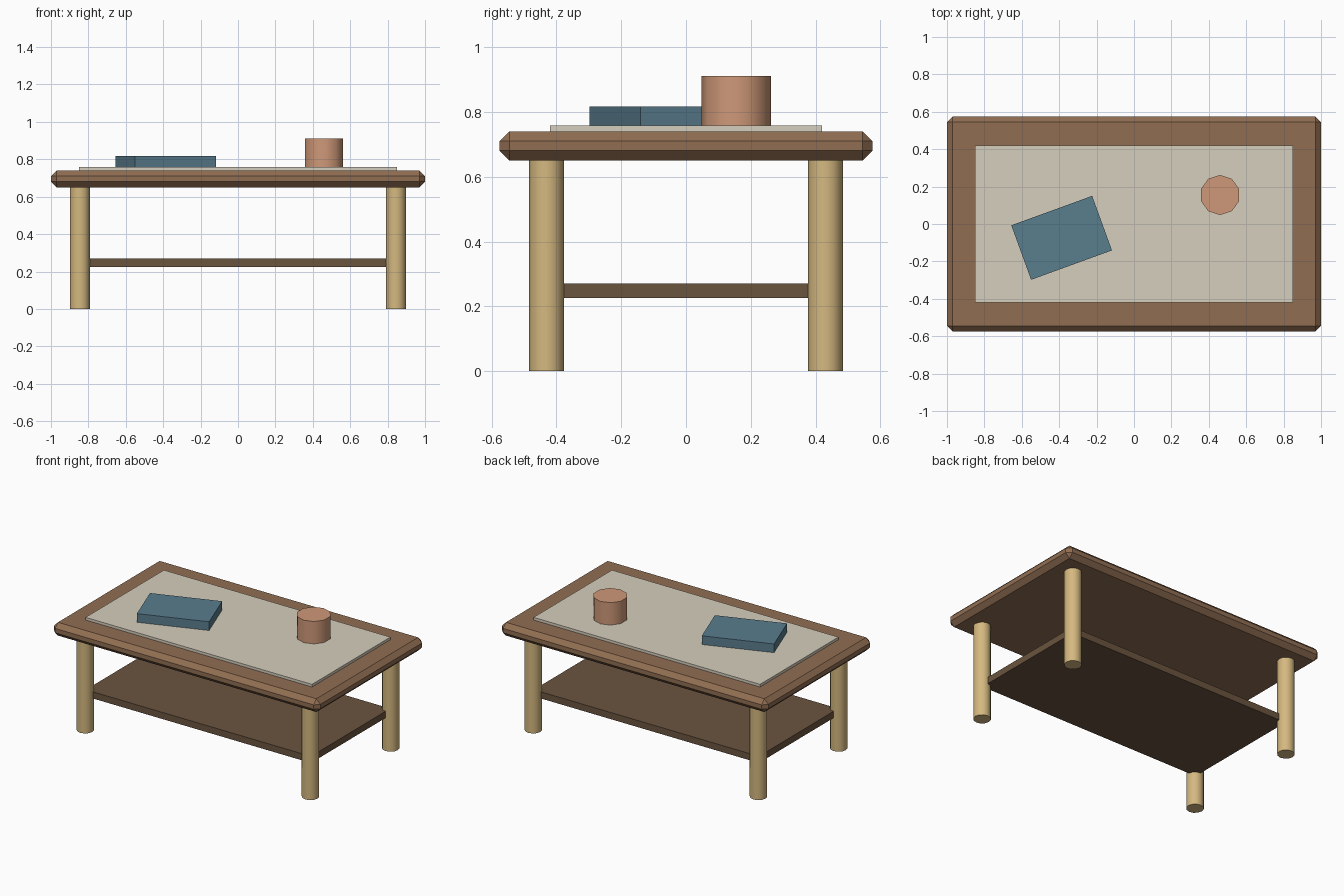
import bpy
import math

cube = bpy.data.objects.get("Cube")
if cube:
    bpy.data.objects.remove(cube, do_unlink=True)


def material(name, rgb):
    m = bpy.data.materials.new(name)
    m.use_nodes = True
    m.diffuse_color = (*rgb, 1)
    bsdf = next(n for n in m.node_tree.nodes if n.type == 'BSDF_PRINCIPLED')
    bsdf.inputs["Base Color"].default_value = (*rgb, 1)
    return m


walnut = material("walnut brown", (0.28, 0.155, 0.085))
dark_wood = material("dark brown", (0.147, 0.089, 0.05))
pale_wood = material("pale wood", (0.66, 0.48, 0.215))
linen = material("linen cream", (0.67, 0.62, 0.51))
blue = material("slate blue", (0.102, 0.205, 0.27))
clay = material("clay pink", (0.62, 0.318, 0.19))


def box(name, size, bottom, mat, xy=(0, 0), turn=0):
    """Box standing on a given height."""
    bpy.ops.mesh.primitive_cube_add(
        size=1, location=(*xy, bottom + size[2] / 2), rotation=(0, 0, math.radians(turn)))
    ob = bpy.context.object
    ob.name = name
    ob.scale = size
    bpy.ops.object.transform_apply(location=False, rotation=False, scale=True)
    ob.data.materials.append(mat)
    return ob


def cylinder(name, radius, bottom, top, mat, xy, sides):
    """Upright cylinder with smooth sides and sharp rims."""
    bpy.ops.mesh.primitive_cylinder_add(
        vertices=sides, radius=radius, depth=top - bottom, location=(*xy, (bottom + top) / 2))
    ob = bpy.context.object
    ob.name = name
    ob.data.materials.append(mat)
    bpy.ops.object.shade_smooth_by_angle(angle=math.radians(40))
    return ob


# Table top with chamfered edges
top = box("table_top", (2, 1.15, 0.09), 0.65, walnut)
bevel = top.modifiers.new("chamfer", 'BEVEL')
bevel.width = 0.03
bevel.segments = 1

# Legs
for side, x in (("left", 0.845), ("right", -0.845)):
    for end, y in (("front", -0.43), ("back", 0.43)):
        cylinder(f"{end}_{side}_leg", 0.054, 0, 0.65, pale_wood, (x, y), 12)

# Lower shelf, its corners running into the legs
box("lower_shelf", (1.69, 0.85, 0.045), 0.225, dark_wood)

# Table mat and the things lying on it
box("table_mat", (1.7, 0.84, 0.018), 0.74, linen)
box("book", (0.46, 0.31, 0.06), 0.757, blue, (-0.387, -0.074), 20)
cylinder("cup", 0.107, 0.757, 0.91, clay, (0.46, 0.155), 10)
